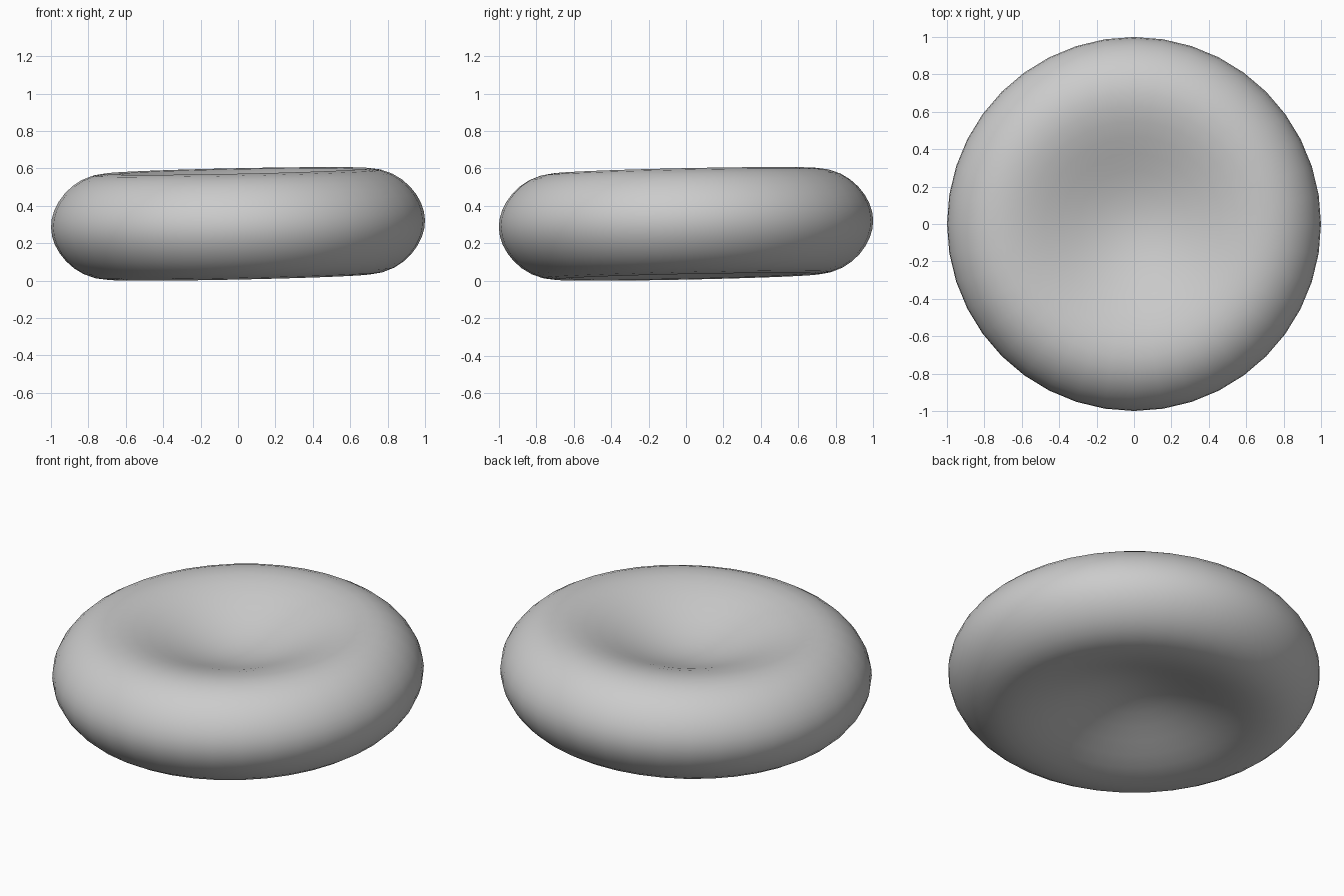
import bpy, bmesh
from math import sin, cos, pi, radians, sqrt
from mathutils import Matrix

cube = bpy.data.objects.get("Cube")
if cube:
    bpy.data.objects.remove(cube, do_unlink=True)

SEGMENTS = 40
RINGS = 32


def half_thickness(r):
    """Biconcave disc: thin middle, plump rim, closing at r = 1."""
    return sqrt(max(0, 1 - r * r)) * (0.114 + 0.79 * r**2 - 0.436 * r**4)


# Plain grey surface
grey = bpy.data.materials.new("plain grey")
grey.use_nodes = True
colour = (0.6, 0.6, 0.6, 1)
grey.diffuse_color = colour
bsdf = grey.node_tree.nodes["Principled BSDF"]
bsdf.inputs["Base Color"].default_value = colour

# Half profile from the top dimple, round the rim, to the bottom dimple
bm = bmesh.new()
profile = []
for i in range(RINGS + 1):
    t = pi * i / RINGS
    r = sin(t)
    side = 1 if cos(t) > 0 else -1
    profile.append(bm.verts.new((r, 0, side * half_thickness(r))))
edges = [bm.edges.new(pair) for pair in zip(profile, profile[1:])]

# Spin the profile into a closed disc
bmesh.ops.spin(bm, geom=profile + edges, cent=(0, 0, 0), axis=(0, 0, 1),
               angle=2 * pi, steps=SEGMENTS)
bmesh.ops.remove_doubles(bm, verts=bm.verts, dist=0.0005)
bmesh.ops.recalc_face_normals(bm, faces=bm.faces)

# Slight lean toward the front right, then rest it on the ground
lean = Matrix.Rotation(radians(1.2), 4, 'X') @ Matrix.Rotation(radians(-1.2), 4, 'Y')
bm.transform(lean)
lowest = min(v.co.z for v in bm.verts)
bmesh.ops.translate(bm, verts=bm.verts, vec=(0, 0, -lowest))
for face in bm.faces:
    face.smooth = True

mesh = bpy.data.meshes.new("biconcave_disc")
bm.to_mesh(mesh)
bm.free()
mesh.materials.append(grey)
disc = bpy.data.objects.new("biconcave_disc", mesh)
bpy.context.collection.objects.link(disc)
